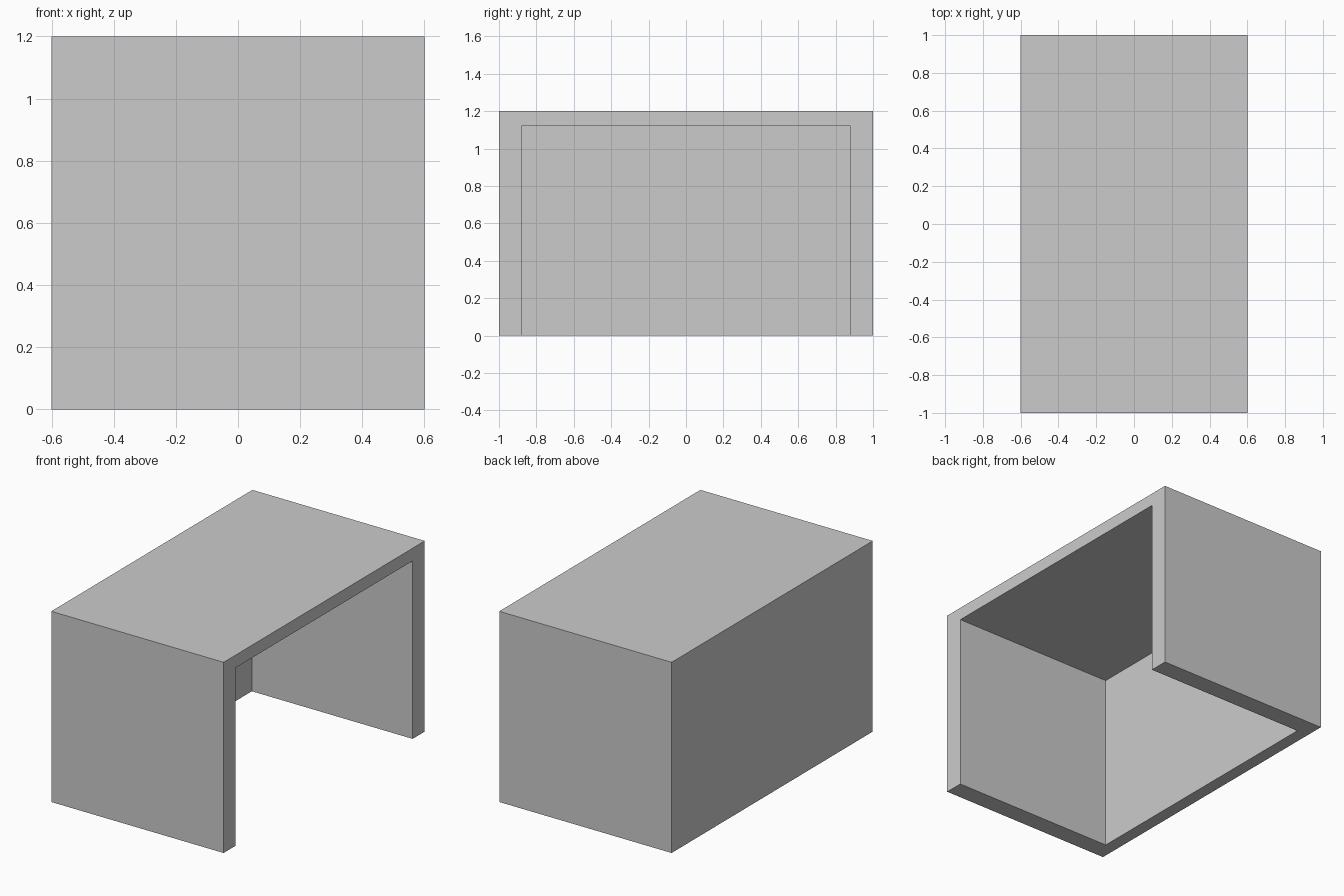
import bpy

if "Cube" in bpy.data.objects:
    bpy.data.objects.remove(bpy.data.objects["Cube"])


def box(name, x, y, z):
    """Add a box spanning the given (min, max) ranges."""
    spans = (x, y, z)
    bpy.ops.mesh.primitive_cube_add(size=1, location=[(a + b) / 2 for a, b in spans])
    obj = bpy.context.object
    obj.name = name
    obj.scale = [b - a for a, b in spans]
    bpy.ops.object.transform_apply(location=True, rotation=False, scale=True)
    return obj


# Outer shell: top, two ends and a back panel on the left
shell = box("open_shell", (-0.6, 0.6), (-1, 1), (0, 1.2))

# Hollow, open at the right side and underneath
hollow = box("hollow_cutter", (-0.52, 0.8), (-0.88, 0.88), (-0.2, 1.12))
hollow.hide_render = True
hollow.display_type = 'WIRE'

cut = shell.modifiers.new("hollow", 'BOOLEAN')
cut.operation = 'DIFFERENCE'
cut.solver = 'EXACT'
cut.object = hollow
